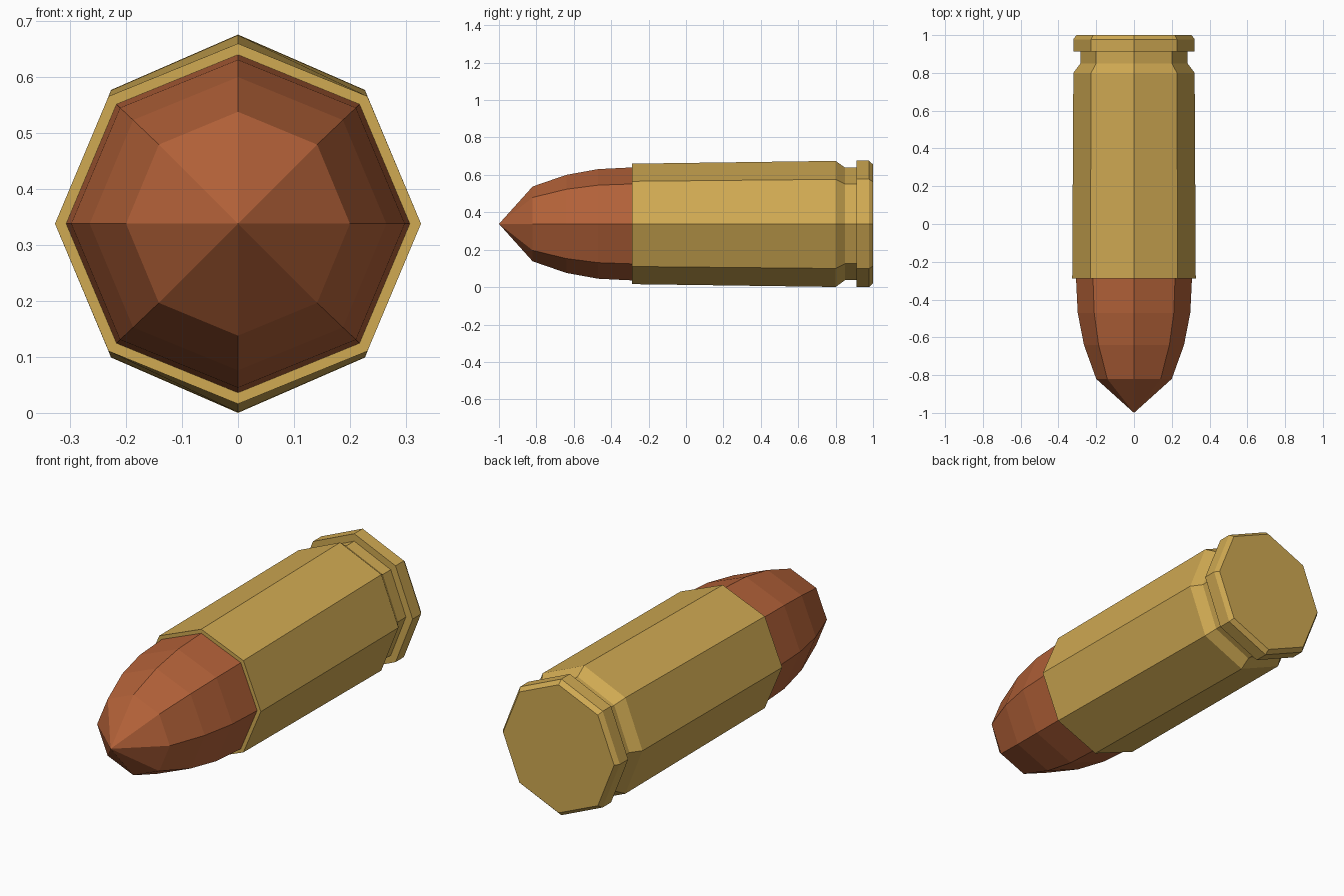
import bpy, bmesh
from math import sin, cos, tau

if "Cube" in bpy.data.objects:
    bpy.data.objects.remove(bpy.data.objects["Cube"])

SIDES = 8
CENTRE_Z = 0.338


def material(name, colour):
    m = bpy.data.materials.new(name)
    m.diffuse_color = (*colour, 1)
    m.use_nodes = True
    m.node_tree.nodes["Principled BSDF"].inputs["Base Color"].default_value = m.diffuse_color
    return m


def lathe_y(name, profile, mat, tip=None, cap_back=False):
    """Skin octagonal rings (y, x radius, z radius), listed front to back."""
    bm = bmesh.new()
    rings = []
    for y, rx, rz in profile:
        rings.append([bm.verts.new((rx * cos(tau * i / SIDES), y,
                                    CENTRE_Z + rz * sin(tau * i / SIDES)))
                      for i in range(SIDES)])
    for a, b in zip(rings, rings[1:]):
        for i in range(SIDES):
            j = (i + 1) % SIDES
            bm.faces.new((a[i], a[j], b[j], b[i]))
    if tip is not None:
        point = bm.verts.new((0, tip, CENTRE_Z))
        for i in range(SIDES):
            bm.faces.new((point, rings[0][(i + 1) % SIDES], rings[0][i]))
    if cap_back:
        bm.faces.new(rings[-1])
    bmesh.ops.recalc_face_normals(bm, faces=bm.faces)
    # Make sure normals point away from the axis
    outer = max(bm.faces, key=lambda f: f.calc_center_median().z)
    if outer.normal.z < 0:
        bmesh.ops.reverse_faces(bm, faces=bm.faces)
    mesh = bpy.data.meshes.new(name)
    bm.to_mesh(mesh)
    bm.free()
    mesh.materials.append(mat)
    obj = bpy.data.objects.new(name, mesh)
    bpy.context.collection.objects.link(obj)
    return obj


brass = material("brass", (0.63, 0.40, 0.085))
copper = material("copper", (0.45, 0.12, 0.04))

# Copper tip: pointed ogive ending at the case mouth
lathe_y("bullet_tip", [
    (-0.82, 0.20, 0.20),
    (-0.64, 0.265, 0.262),
    (-0.47, 0.298, 0.293),
    (-0.288, 0.307, 0.302),
], copper, tip=-1.0)

# Brass case: mouth lip, tapered body, extractor groove, chamfered rim
lathe_y("case", [
    (-0.288, 0.307, 0.302),
    (-0.288, 0.327, 0.322),
    (0.80, 0.321, 0.337),
    (0.85, 0.284, 0.301),
    (0.912, 0.284, 0.301),
    (0.912, 0.321, 0.338),
    (0.978, 0.321, 0.338),
    (1.0, 0.305, 0.318),
], brass, cap_back=True)
